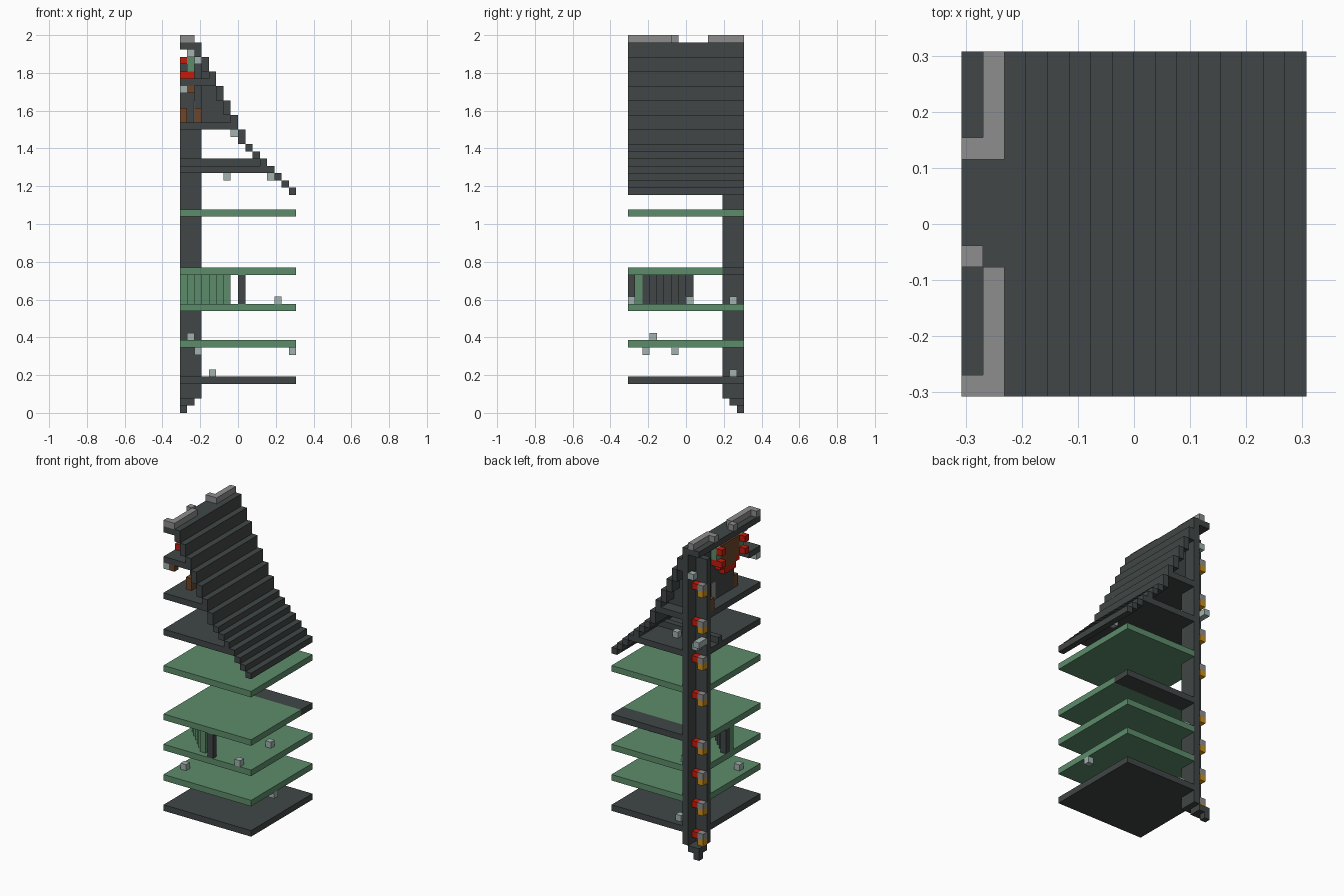
import bpy, bmesh

if "Cube" in bpy.data.objects:
    bpy.data.objects.remove(bpy.data.objects["Cube"], do_unlink=True)

U = 2 / 52          # one block
HALF = 8            # half the footprint in blocks


def material(name, r, g, b):
    m = bpy.data.materials.new(name)
    m.use_nodes = True
    m.diffuse_color = (r, g, b, 1)
    m.node_tree.nodes["Principled BSDF"].inputs["Base Color"].default_value = (r, g, b, 1)
    return m


DARK = material("dark slate", .052, .062, .061)
GREEN = material("green", .107, .262, .144)
GREY = material("grey stone", .27, .27, .27)
PALE = material("pale stone", .36, .45, .43)
RED = material("red", .55, .012, .004)
GOLD = material("gold", .6, .28, .012)
BROWN = material("brown wood", .155, .062, .024)


def blocks(name, mat, boxes):
    """Boxes are (x, y, z, width, depth, height) in blocks from the front right corner."""
    bm = bmesh.new()
    for x, y, z, w, d, h in boxes:
        for v in bmesh.ops.create_cube(bm, size=1)["verts"]:
            v.co.x = (x + w / 2 + v.co.x * w - HALF) * U
            v.co.y = (y + d / 2 + v.co.y * d - HALF) * U
            v.co.z = (z + h / 2 + v.co.z * h) * U
    me = bpy.data.meshes.new(name)
    bm.to_mesh(me)
    bm.free()
    me.materials.append(mat)
    ob = bpy.data.objects.new(name, me)
    bpy.context.collection.objects.link(ob)
    return ob


def cubes(name, mat, cells):
    return blocks(name, mat, [(x, y, z, 1, 1, 1) for x, y, z in cells])


def floor(name, z, mat, width=16, back_mat=None):
    """Floor plate that leaves the corner shaft free."""
    blocks(name, mat, [(0, 0, z, width, 13, 1)])
    blocks(name + "_back", back_mat or mat, [(3, 13, z, width - 3, 3, 1)])


# Floors
floor("base_floor", 4, DARK)
floor("first_floor", 9, GREEN)
floor("second_floor", 14, GREEN)
floor("third_floor", 19, GREEN, back_mat=DARK)
floor("fourth_floor", 27, GREEN)
floor("loft_floor", 33, DARK, width=12)
floor("attic_floor", 39, DARK, width=7)
blocks("attic_shelf", DARK, [(0, 0, 45, 4, 3, 1)])
blocks("loft_beam", DARK, [(0, 10, 34, 11, 1, 1)])

# Corner shaft, open to the outer corner, with a stepped foot
blocks("corner_shaft", DARK, [(2, 13, 4, 1, 3, 45), (0, 13, 4, 2, 1, 45)])
blocks("shaft_foot", DARK, [(0, 15, 0, 1, 1, 1), (0, 14, 1, 2, 2, 1),
                            (2, 13, 2, 1, 3, 2), (0, 13, 2, 2, 1, 2)])

# Lanterns hanging below each floor in the shaft
levels = (4, 9, 14, 19, 27, 33, 39, 45)
cubes("lantern_caps", GREY, [(0, 14, z - 1) for z in levels])
cubes("lantern_lights", GOLD, [(0, 14, z - 2) for z in levels])
cubes("lantern_brackets", RED, [(1, 14, z - 1) for z in levels])

# Stepped roof: shallow lower steps, steep upper steps
steps = [(x, 0, 45 - x, 1, 16, 1) for x in range(9, 16)]
steps += [(x, 0, 53 - 2 * x, 1, 16, 2) for x in range(2, 9)]
steps.append((0, 0, 50, 2, 16, 1))
blocks("roof_steps", DARK, steps)
blocks("roof_ridge", GREY, [(1, 0, 51, 1, 6, 1), (0, 0, 51, 1, 1, 1), (0, 6, 51, 1, 1, 1),
                            (1, 11, 51, 1, 5, 1), (0, 11, 51, 1, 1, 1)])
blocks("roof_stub", GREY, [(6, 0, 41, 1, 2, 1)])

# Attic walls below the roof
blocks("gable_wall", DARK, [(x, 13, 40, 1, 1, 13 - 2 * x) for x in range(3, 7)])
blocks("attic_wall", DARK, [(2, 4, 40, 1, 9, 9)])
blocks("attic_posts", BROWN, [(2, 3, 40, 1, 1, 2), (0, 12, 40, 1, 1, 2)])
blocks("attic_panel_frame", GREY, [(1.9, 9, 40, .1, 1, 3)])

# Framed emblem panel on the attic wall
blocks("emblem_panel", BROWN, [(1, 4, 46, 1, 5, 3), (1, 5, 45, 1, 3, 1)])
cubes("emblem_frame", RED, [(1, y, 44) for y in (5, 6, 7)] + [(1, y, 45) for y in (4, 8)]
      + [(x, y, z) for y in (3, 9) for x, z in ((1, 46), (0, 46), (0, 48))])
blocks("emblem_sides", GREEN, [(1, y, 47, 1, 1, 2) for y in (3, 9)])
cubes("shelf_bracket", BROWN, [(1, 0, 44)])

# Diagonal partition with a doorway
blocks("partition_green", GREEN, [(x, 7 - x, 15, 1, 1, 4) for x in range(7)])
blocks("partition_dark", DARK, [(x, 8 - x, 15, 1, 1, 4) for x in range(9) if x != 7])

# Small pale lamps around the rooms
cubes("room_lamps", PALE, [
    (4, 14, 5), (2, 2, 8), (15, 6, 8), (1, 3, 10),
    (13, 0, 15), (13, 8, 15), (3, 14, 15),
    (6, 8, 32), (12, 8, 32), (6, 12, 34), (7, 12, 38),
    (0, 0, 44), (1, 2, 49), (2, 2, 48), (1, 15, 46)])
cubes("shaft_lamp", PALE, [(0, 14, 35), (0, 15, 35), (1, 14, 34)])
